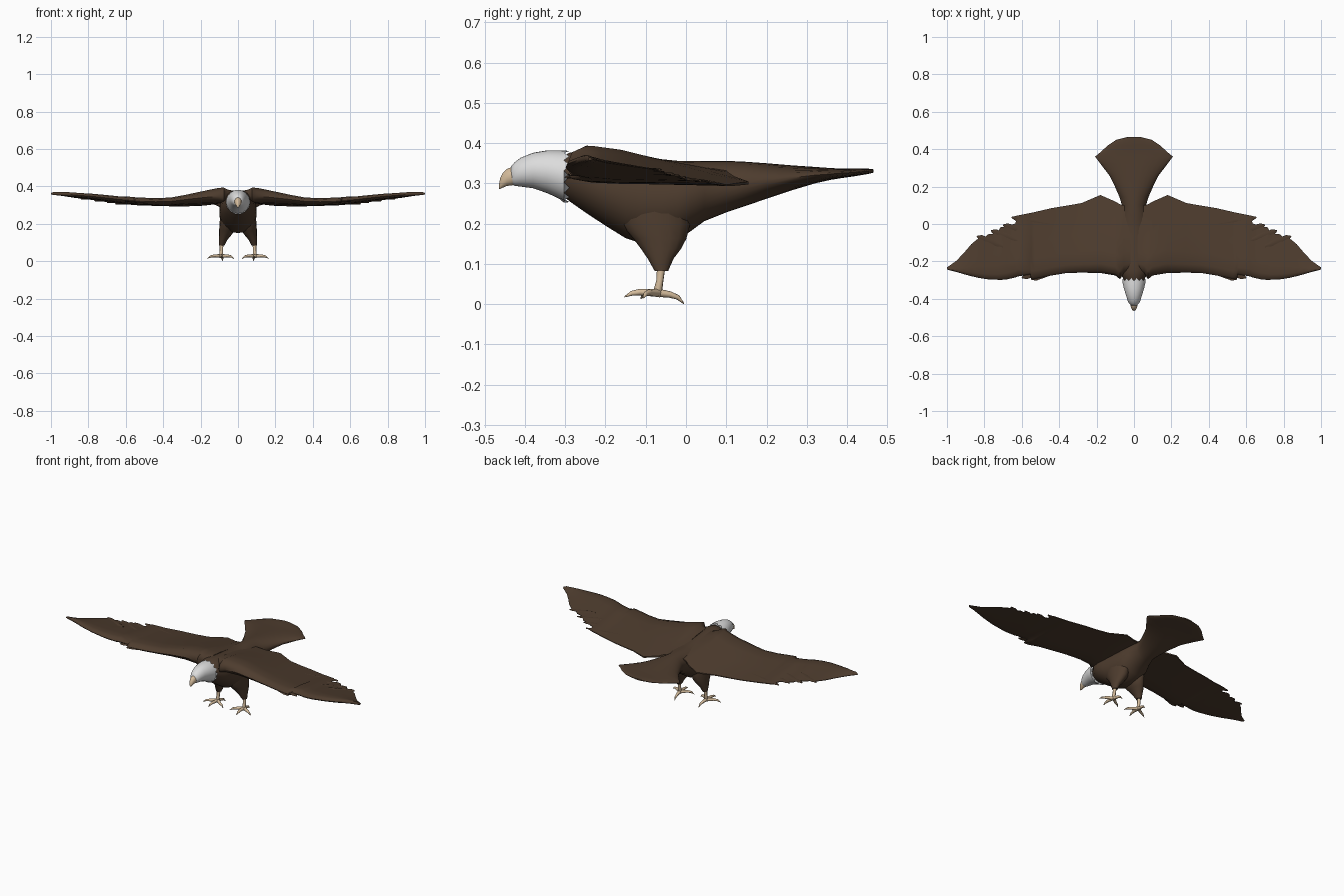
import bpy, math
from mathutils import Vector


def material(name, rgb):
    m = bpy.data.materials.new(name)
    m.diffuse_color = (*rgb, 1)
    return m


BROWN = material("brown_feathers", (0.075, 0.045, 0.027))
WHITE = material("white_feathers", (0.72, 0.72, 0.72))
TAN = material("tan_horn", (0.66, 0.50, 0.33))


def loft(name, rings, mat, mirror=False, angle=50):
    """Skin a list of equal rings of points and cap both ends."""
    n = len(rings[0])
    verts = [p for r in rings for p in r]
    faces = [(k * n + i, k * n + (i + 1) % n, (k + 1) * n + (i + 1) % n, (k + 1) * n + i)
             for k in range(len(rings) - 1) for i in range(n)]
    faces += [tuple(range(n))[::-1], tuple(range((len(rings) - 1) * n, len(rings) * n))]
    me = bpy.data.meshes.new(name)
    me.from_pydata(verts, [], faces)
    me.materials.append(mat)
    ob = bpy.data.objects.new(name, me)
    bpy.context.collection.objects.link(ob)
    bpy.ops.object.select_all(action='DESELECT')
    ob.select_set(True)
    bpy.context.view_layer.objects.active = ob
    bpy.ops.object.mode_set(mode='EDIT')
    bpy.ops.mesh.select_all(action='SELECT')
    bpy.ops.mesh.normals_make_consistent(inside=False)
    bpy.ops.object.mode_set(mode='OBJECT')
    bpy.ops.object.shade_smooth_by_angle(angle=math.radians(angle))
    if mirror:
        ob.modifiers.new("mirror", 'MIRROR').use_mirror_merge = False
    return ob


def y_ring(y, w, lo, hi, n=28, jag=0.0):
    """Upright oval at y with half width w, from height lo to hi."""
    return [(w * math.cos(2 * math.pi * i / n), y + jag * (-1) ** i,
             (lo + hi) / 2 + (hi - lo) / 2 * math.sin(2 * math.pi * i / n)) for i in range(n)]


def tube(name, pts, radii, mat, n=8):
    """Tapered round tube through points, mirrored to the other side."""
    pts = [Vector(p) for p in pts]
    rings = []
    for k, p in enumerate(pts):
        d = pts[min(k + 1, len(pts) - 1)] - pts[max(k - 1, 0)]
        q = d.to_track_quat('Z', 'Y')
        rings.append([p + q @ Vector((radii[k] * math.cos(2 * math.pi * i / n),
                                      radii[k] * math.sin(2 * math.pi * i / n), 0)) for i in range(n)])
    return loft(name, rings, mat, mirror=True)


# Body running back into the fanned tail: y, half width, bottom, top
body = [(-.32, .04, .285, .36), (-.29, .058, .258, .378), (-.25, .085, .23, .382),
        (-.2, .097, .197, .378), (-.15, .1, .166, .372), (-.11, .1, .153, .368),
        (-.06, .1, .153, .362), (-.02, .097, .163, .358), (.01, .092, .182, .357),
        (.045, .08, .208, .358), (.1, .064, .23, .358), (.145, .078, .245, .356),
        (.2, .102, .264, .352), (.26, .132, .284, .347), (.32, .178, .302, .343),
        (.36, .208, .311, .34), (.385, .178, .315, .339), (.42, .14, .32, .339),
        (.45, .095, .325, .339), (.466, .03, .329, .337)]
loft("body_and_tail", [y_ring(*s) for s in body], BROWN)

# Head with a ragged feather collar
head = [(-.435, .017, .3, .344), (-.425, .026, .296, .355), (-.41, .034, .294, .366),
        (-.38, .043, .29, .378), (-.345, .054, .278, .384), (-.315, .061, .264, .384)]
loft("head", [y_ring(*s) for s in head] + [y_ring(-.296, .064, .254, .384, jag=.007)], WHITE)

# Hooked beak
beak = [(-.41, .02, .3, .344), (-.43, .02, .297, .345), (-.445, .016, .295, .338),
        (-.455, .012, .291, .328), (-.461, .008, .288, .317), (-.464, .003, .288, .302)]
loft("beak", [y_ring(*s, n=14) for s in beak], TAN)

# Wing stations: x, front y, rear y, front z, rear z, thickness
wing = [(.02, -.25, .1, .355, .335, .04), (.055, -.265, .1, .352, .33, .055),
        (.075, -.295, .105, .35, .325, .075), (.1, -.275, .12, .35, .315, .075),
        (.18, -.262, .155, .343, .303, .062), (.28, -.26, .112, .332, .298, .045),
        (.36, -.262, .098, .322, .298, .036), (.44, -.275, .085, .32, .3, .034),
        (.53, -.293, .064, .323, .303, .034), (.55, -.294, .06, .324, .304, .034),
        (.555, -.27, .059, .326, .305, .034), (.62, -.28, .046, .331, .309, .032),
        (.635, -.286, .003, .332, .311, .03), (.68, -.296, -.012, .338, .317, .028),
        (.715, -.299, -.018, .342, .322, .027), (.73, -.298, -.05, .344, .324, .026),
        (.78, -.296, -.055, .349, .331, .025), (.795, -.294, -.07, .35, .333, .024),
        (.83, -.288, -.075, .353, .337, .023), (.87, -.279, -.108, .356, .342, .022),
        (.91, -.268, -.155, .36, .348, .02), (.95, -.256, -.197, .362, .354, .018),
        (.985, -.248, -.222, .363, .36, .015), (1, -.242, -.232, .362, .362, .008)]
# Wing section: distance from the front edge, height as a share of thickness
section = [(0, 0), (.03, .4), (.12, .65), (.3, .6), (.55, .38), (.8, .2), (1, .06),
           (1, -.06), (.8, -.15), (.55, -.26), (.3, -.38), (.12, -.4), (.03, -.28)]
loft("wings", [[(x, yf + (yr - yf) * t, zf + (zr - zf) * t + h * th) for t, h in section]
               for x, yf, yr, zf, zr, th in wing], BROWN, mirror=True)

# Overlapping feather plates stepping along the wing edges: x, y start to x, y end, height
feathers = [(.45, 0, .655, .035, .309), (.56, -.05, .7, -.005, .317), (.62, -.09, .765, -.035, .325),
            (.7, -.12, .84, -.066, .336), (.4, -.24, .55, -.296, .318), (.46, -.24, .6, -.287, .324)]
for k, (x0, y0, x1, y1, z) in enumerate(feathers):
    d = Vector((x1 - x0, y1 - y0, 0))
    side = Vector((-d.y, d.x, 0)).normalized()
    rings = []
    for t, w in ((0, .008), (.4, .017), (.85, .016), (1, .003)):
        c = Vector((x0, y0, z)) + d * t
        rings.append([c + side * w, c + Vector((0, 0, .004)), c - side * w, c - Vector((0, 0, .004))])
    loft("flight_feather_%d" % (k + 1), rings, BROWN, mirror=True)

# Feathered thighs: height, centre x, centre y, half width, half depth
thigh = [(.25, .05, -.08, .045, .09), (.2, .055, -.075, .044, .085), (.165, .06, -.065, .041, .066),
         (.14, .069, -.062, .032, .05), (.115, .08, -.063, .022, .032), (.085, .087, -.061, .014, .017)]
loft("thighs", [[(cx + rx * math.cos(math.pi * i / 8), cy + ry * math.sin(math.pi * i / 8), z)
                 for i in range(16)] for z, cx, cy, rx, ry in thigh], BROWN, mirror=True)

# Shanks and clawed toes
tube("shanks", [(.088, -.061, .1), (.089, -.065, .06), (.09, -.07, .035), (.09, -.072, .02)],
     [.011, .009, .011, .008], TAN)
toes = {"middle": ((.092, -.115, .032), (.094, -.135, .029), (.095, -.153, .02)),
        "inner": ((.058, -.095, .031), (.038, -.105, .028), (.022, -.112, .016)),
        "outer": ((.125, -.092, .031), (.145, -.1, .028), (.164, -.107, .017)),
        "rear": ((.087, -.04, .026), (.084, -.02, .019), (.082, -.005, .003))}
for name, path in toes.items():
    tube(name + "_toes", [(.09, -.068, .03), *path], [.01, .008, .006, .0012], TAN)

# Rest the lowest claws on the ground
bpy.context.view_layer.update()
low = min(v.co.z for o in bpy.data.objects for v in o.data.vertices)
for o in bpy.data.objects:
    o.location.z -= low
